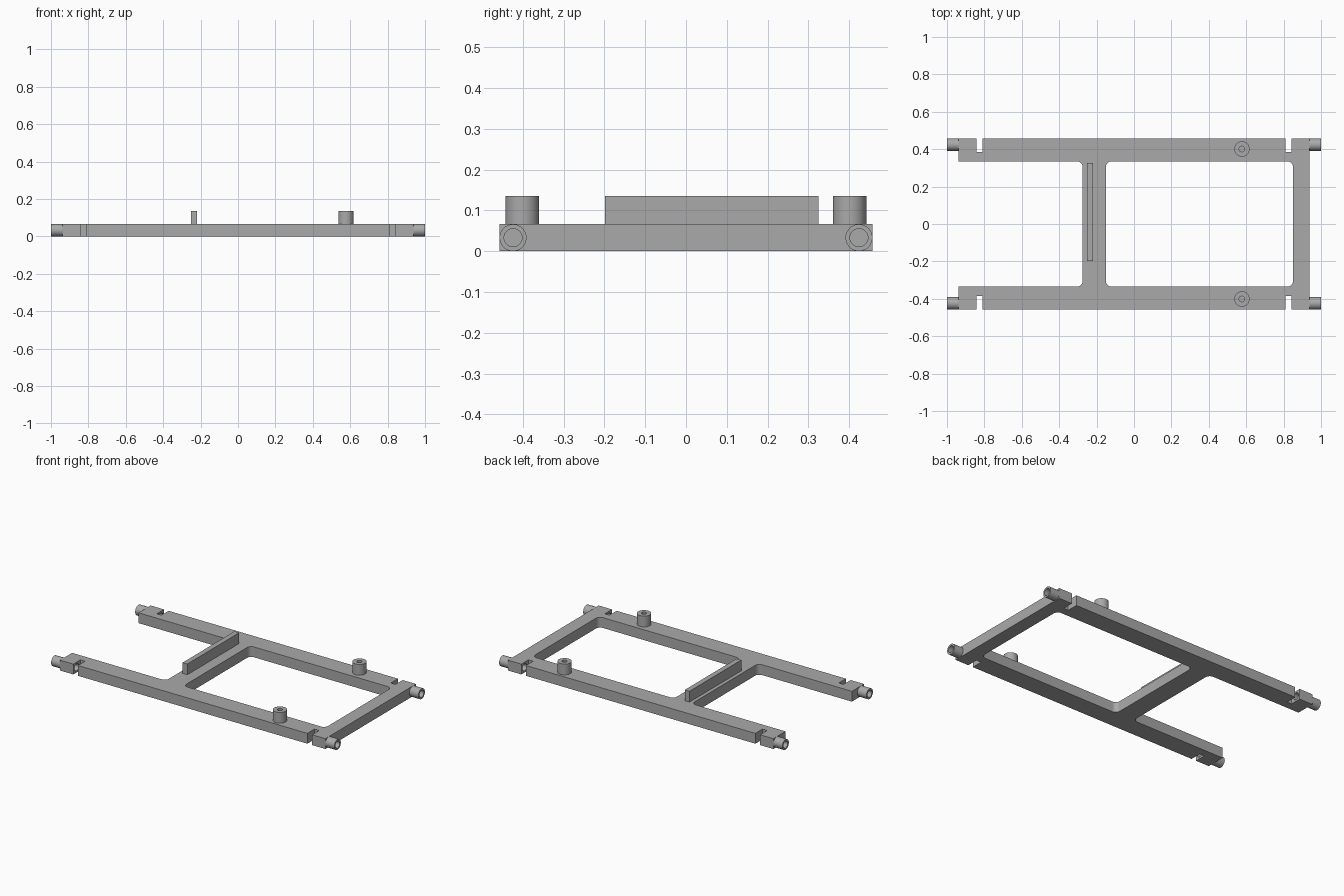
import bpy
import bmesh
from math import cos, sin, pi
from mathutils import Matrix, Vector

cube = bpy.data.objects.get("Cube")
if cube:
    bpy.data.objects.remove(cube, do_unlink=True)

grey = bpy.data.materials.new("plain grey")
grey.use_nodes = True
grey.diffuse_color = (0.4, 0.4, 0.4, 1)
grey.node_tree.nodes["Principled BSDF"].inputs["Base Color"].default_value = grey.diffuse_color

HEIGHT = 0.066     # frame thickness
TOP = 0.135        # top of posts and rib
END = 0.937        # frame half length
SIDE = 0.457       # frame half width
INNER = 0.335      # inner edge of the side rails
PEG_Y = 0.424
PEG_R = 0.033


def make_object(name, bm):
    mesh = bpy.data.meshes.new(name)
    bmesh.ops.recalc_face_normals(bm, faces=bm.faces)
    bm.to_mesh(mesh)
    bm.free()
    mesh.materials.append(grey)
    obj = bpy.data.objects.new(name, mesh)
    bpy.context.collection.objects.link(obj)
    return obj


def prism(name, x0, x1, y0, y1, z0, z1, radius=0):
    """Box whose vertical corners may be rounded."""
    r, steps = radius, 8 if radius else 0
    corners = [(x1 - r, y1 - r), (x0 + r, y1 - r), (x0 + r, y0 + r), (x1 - r, y0 + r)]
    bm = bmesh.new()
    ring = []
    for i, (cx, cy) in enumerate(corners):
        for s in range(steps + 1):
            a = (i + s / max(steps, 1)) * pi / 2
            ring.append(bm.verts.new((cx + r * cos(a), cy + r * sin(a), z0)))
    base = bm.faces.new(ring)
    new = bmesh.ops.extrude_face_region(bm, geom=[base])["geom"]
    bmesh.ops.translate(bm, vec=(0, 0, z1 - z0),
                        verts=[v for v in new if isinstance(v, bmesh.types.BMVert)])
    return make_object(name, bm)


def cylinder(name, start, end, radius):
    start, end = Vector(start), Vector(end)
    axis = end - start
    turn = axis.to_track_quat("Z", "Y").to_matrix().to_4x4()
    bm = bmesh.new()
    bmesh.ops.create_cone(bm, cap_ends=True, segments=48, radius1=radius, radius2=radius,
                          depth=axis.length,
                          matrix=Matrix.Translation((start + end) / 2) @ turn)
    return make_object(name, bm)


def cut(target, cutter):
    cutter.hide_render = True
    mod = target.modifiers.new("cut", "BOOLEAN")
    mod.operation = "DIFFERENCE"
    mod.solver = "EXACT"
    mod.object = cutter
    bpy.context.view_layer.objects.active = target
    bpy.ops.object.modifier_apply(modifier=mod.name)


def discard(obj):
    bpy.data.objects.remove(obj, do_unlink=True)


# Flat frame with a closed window and an open bay, both with rounded corners
frame = prism("frame", -END, END, -SIDE, SIDE, 0, HEIGHT)
parts = [frame]
for x0, x1 in ((-0.15, 0.85), (-1.2, -0.275)):
    opening = prism("opening_cutter", x0, x1, -INNER, INNER, -0.1, 0.2, 0.03)
    cut(frame, opening)
    discard(opening)

# Corner notches, and hollow pegs bored through to the notches
for sx, end_name in ((-1, "right"), (1, "left")):
    for sy, side_name in ((-1, "front"), (1, "back")):
        xs = sorted((sx * 0.81, sx * 0.843))
        ys = sorted((sy * 0.385, sy * 0.6))
        notch = prism("notch_cutter", *xs, *ys, -0.1, 0.2)
        cut(frame, notch)
        discard(notch)
        y, z = sy * PEG_Y, PEG_R
        peg = cylinder(f"{side_name}_{end_name}_peg", (sx * END, y, z), (sx, y, z), PEG_R)
        bore = cylinder("bore_cutter", (sx * 0.825, y, z), (sx * 1.1, y, z), 0.022)
        cut(frame, bore)
        cut(peg, bore)
        discard(bore)
        parts.append(peg)

# Hollow posts standing on the side rails
for sy, side_name in ((-1, "front"), (1, "back")):
    x, y = 0.577, sy * 0.401
    post = cylinder(f"{side_name}_post", (x, y, HEIGHT), (x, y, TOP), 0.041)
    hole = cylinder("hole_cutter", (x, y, HEIGHT - 0.02), (x, y, 0.2), 0.015)
    cut(post, hole)
    discard(hole)
    parts.append(post)

# Upright rib on the cross bar
parts.append(prism("cross_bar_rib", -0.252, -0.219, -0.198, 0.325, HEIGHT, TOP))

# Smooth round walls, keeping hard edges sharp
bpy.ops.object.select_all(action="DESELECT")
for part in parts:
    part.select_set(True)
bpy.context.view_layer.objects.active = frame
bpy.ops.object.shade_smooth_by_angle(angle=pi / 6)
